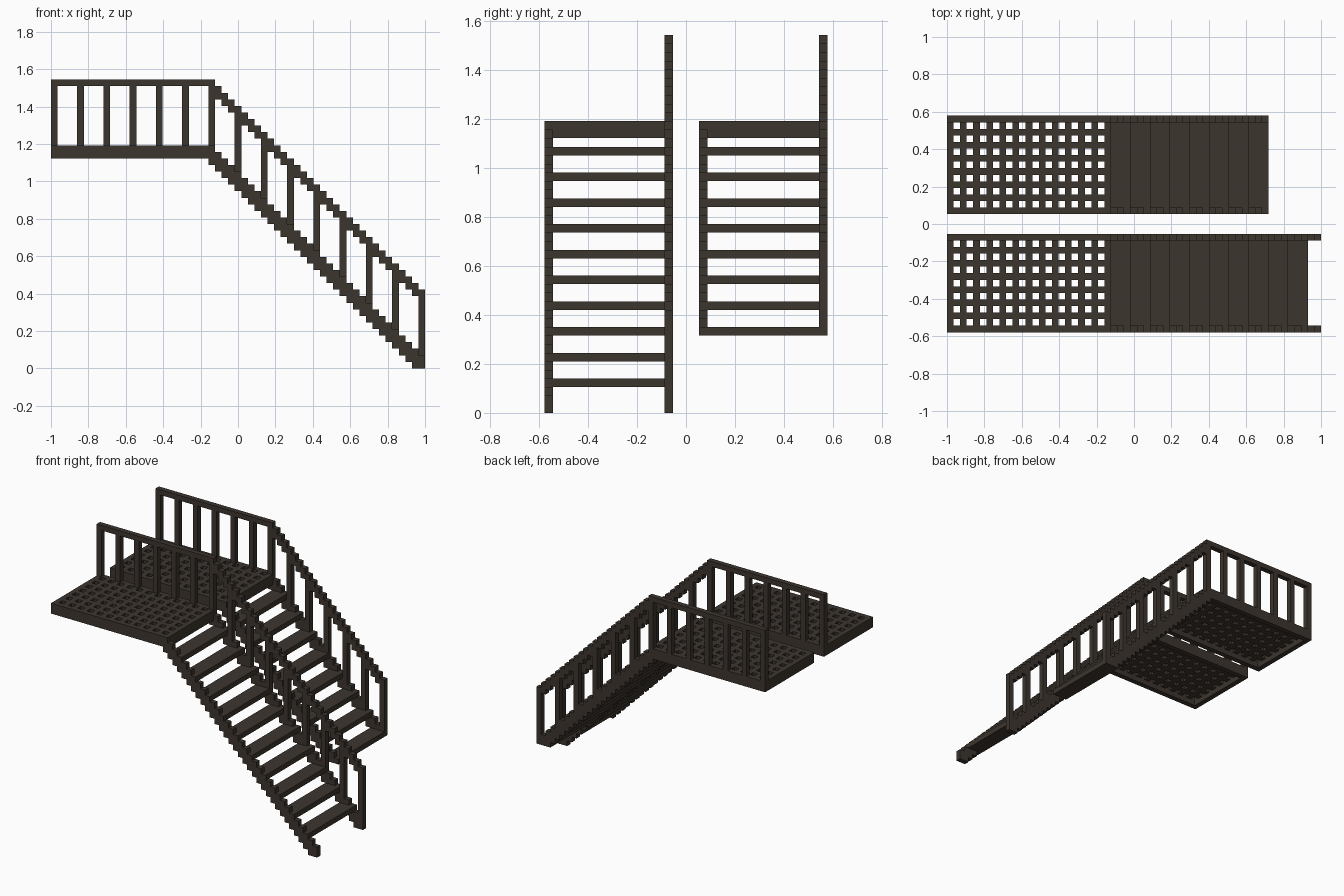
import bpy
import bmesh
from mathutils import Vector

V = 2 / 57                      # one block
ORIGIN = Vector((-28.5, -16.5, 0))
LENGTH, WIDTH = 25, 15          # landing size in blocks
DECK_Z = 32                     # underside of the landing

if "Cube" in bpy.data.objects:
    bpy.data.objects.remove(bpy.data.objects["Cube"], do_unlink=True)

brown = bpy.data.materials.new("dark brown")
COLOUR = (0.046, 0.036, 0.028, 1)
brown.diffuse_color = COLOUR
brown.use_nodes = True
shader = brown.node_tree.nodes["Principled BSDF"]
shader.inputs["Base Color"].default_value = COLOUR
shader.inputs["Roughness"].default_value = 0.9


def slab(name, cells, start, thick, upright):
    """Extrude a pattern of unit cells, lying in xz (upright) or xy."""
    bm = bmesh.new()
    verts = {}

    def corner(a, b):
        if (a, b) not in verts:
            p = Vector((a, start, b)) if upright else Vector((a, b, start))
            verts[a, b] = bm.verts.new((p + ORIGIN) * V)
        return verts[a, b]

    for a, b in sorted(set(cells)):
        bm.faces.new([corner(a, b), corner(a + 1, b),
                      corner(a + 1, b + 1), corner(a, b + 1)])
    grown = bmesh.ops.extrude_face_region(bm, geom=bm.faces[:], use_keep_orig=True)
    moved = [g for g in grown["geom"] if isinstance(g, bmesh.types.BMVert)]
    shift = Vector((0, thick, 0)) if upright else Vector((0, 0, thick))
    bmesh.ops.translate(bm, verts=moved, vec=shift * V)
    bmesh.ops.recalc_face_normals(bm, faces=bm.faces[:])
    mesh = bpy.data.meshes.new(name)
    bm.to_mesh(mesh)
    bm.free()
    mesh.materials.append(brown)
    obj = bpy.data.objects.new(name, mesh)
    bpy.context.collection.objects.link(obj)
    return obj


def box(name, x, y, z, sx, sy, sz):
    size = Vector((sx, sy, sz))
    bpy.ops.mesh.primitive_cube_add(size=1, location=(Vector((x, y, z)) + size / 2 + ORIGIN) * V)
    obj = bpy.context.object
    obj.name = name
    obj.scale = size * V
    obj.data.materials.append(brown)


def staircase(side, y0, steps, end, floor):
    # Landing: pierced grating over a border frame
    area = [(i, y0 + j) for i in range(LENGTH) for j in range(WIDTH)]
    grating = [(i, y) for i, y in area if not (i % 2 and (y - y0) % 2)]
    frame = [(i, y) for i, y in area
             if i in (0, LENGTH - 1) or y - y0 in (0, WIDTH - 1)]
    slab(side + "_landing_grating", grating, DECK_Z + 1, 1, False)
    slab(side + "_landing_frame", frame, DECK_Z, 1, False)

    # Stepped stringers on both sides
    beam = [(LENGTH - 1, DECK_Z - 1)]
    beam += [(i, z) for i in range(LENGTH, end)
             for z in range(max(floor, 55 - i), 58 - i)]
    slab(side + "_outer_stringer", beam, y0, 1, True)
    slab(side + "_inner_stringer", beam, y0 + WIDTH - 1, 1, True)

    # Treads between the stringers
    for n in range(steps):
        box(f"{side}_tread_{n + 1}", LENGTH + 3 * n, y0 + 1, 30 - 3 * n, 3, WIDTH - 2, 1)

    # Railing: level then stepped handrail, with a post every four blocks
    rail = [(i, 43) for i in range(LENGTH)]
    rail += [(i, z) for i in range(LENGTH, end) for z in (66 - i, 67 - i)]
    for i in range(0, end, 4):
        low, high = (34, 43) if i < LENGTH else (58 - i, 66 - i)
        rail += [(i, z) for z in range(low, high)]
    slab(side + "_railing", rail, y0 + WIDTH - 1, 1, True)


staircase("front", 0, 10, 57, 0)
staircase("back", 18, 8, 49, 9)
